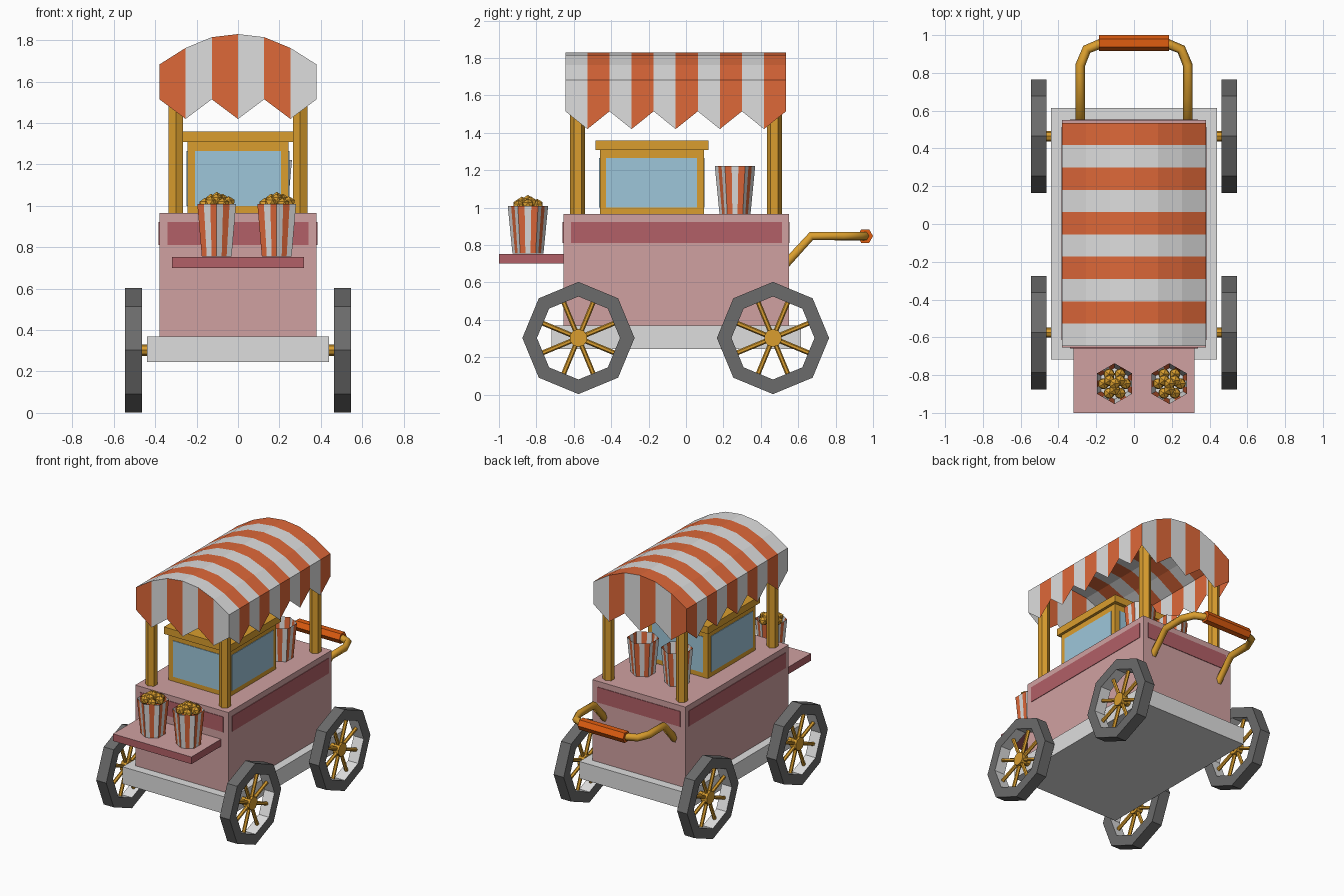
import bpy, bmesh, math
from mathutils import Vector, Matrix

if "Cube" in bpy.data.objects:
    bpy.data.objects.remove(bpy.data.objects["Cube"])


def material(name, r, g, b):
    lin = [((c / 255 + 0.055) / 1.055) ** 2.4 for c in (r, g, b)]
    m = bpy.data.materials.new(name)
    m.diffuse_color = (*lin, 1)
    m.use_nodes = True
    m.node_tree.nodes["Principled BSDF"].inputs["Base Color"].default_value = m.diffuse_color
    return m


WHITE = material("white", 222, 222, 222)
ORANGE = material("stripe orange", 222, 104, 57)
PINK = material("dusty pink", 208, 161, 161)
ROSE = material("dark rose", 178, 96, 103)
GOLD = material("gold wood", 218, 158, 46)
GLASS = material("pale blue glass", 158, 198, 218)
TYRE = material("tyre grey", 107, 107, 107)
GRIP = material("grip orange", 224, 93, 16)


def finish(name, bm, *mats):
    me = bpy.data.meshes.new(name)
    bm.to_mesh(me)
    bm.free()
    for m in mats:
        me.materials.append(m)
    ob = bpy.data.objects.new(name, me)
    bpy.context.collection.objects.link(ob)
    return ob


def box(name, lo, hi, *mats, rule=None):
    bm = bmesh.new()
    bmesh.ops.create_cube(bm, size=1)
    for v in bm.verts:
        v.co = [(a + b) / 2 + c * (b - a) for a, b, c in zip(lo, hi, v.co)]
    bm.normal_update()
    if rule:
        for f in bm.faces:
            f.material_index = rule(f)
    return finish(name, bm, *mats)


def rod(bm, a, b, r, sides, spin=0.0):
    a, b = Vector(a), Vector(b)
    d = b - a
    mat = Matrix.Translation((a + b) / 2) @ d.to_track_quat('Z', 'Y').to_matrix().to_4x4() @ Matrix.Rotation(spin, 4, 'Z')
    bmesh.ops.create_cone(bm, cap_ends=True, segments=sides, radius1=r, radius2=r, depth=d.length, matrix=mat)


def wall_plates(name, x, y0, y1, inx, iny0, iny1, z0, z1, mat):
    """Thin plates on all four upright sides of a box."""
    t = 0.004
    for s, side in ((-1, "left"), (1, "right")):
        box(f"{name}_{side}", (s * x - t, iny0, z0), (s * x + t, iny1, z1), mat)
    for y, side in ((y0, "front"), (y1, "back")):
        box(f"{name}_{side}", (-inx, y - t, z0), (inx, y + t, z1), mat)


# Chassis, body and painted body panels
box("chassis", (-.44, -.718, .245), (.44, .615, .37), WHITE)
box("body", (-.38, -.655, .37), (.38, .55, .965), PINK)
wall_plates("body_panel", .38, -.655, .55, .34, -.615, .513, .81, .923, ROSE)
box("front_shelf", (-.32, -1, .70), (.32, -.655, .753), ROSE, PINK,
    rule=lambda f: int(f.normal.z > .5))

# Glass cabinet
box("cabinet", (-.245, -.46, .965), (.245, .095, 1.31), GOLD)
box("cabinet_cap", (-.265, -.485, 1.308), (.265, .12, 1.36), GOLD)
wall_plates("cabinet_glass", .245, -.46, .095, .207, -.427, .058, 1.0, 1.265, GLASS)

# Awning posts, hexagonal with a corner facing forward
bm = bmesh.new()
for x in (-.30, .30):
    for y in (-.58, .473):
        bmesh.ops.create_cone(bm, cap_ends=True, segments=6, radius1=.04, radius2=.04, depth=.75,
                              matrix=Matrix.Translation((x, y, 1.335)))
finish("awning_posts", bm, GOLD)

# Striped awning: arched roof with scalloped valances all round
bm = bmesh.new()
HALF, Y0, Y1, NY = .38, -.645, .535, 10
arch = [(-HALF + HALF * i / 3, z) for i, z in enumerate((1.683, 1.763, 1.815, 1.83, 1.815, 1.763, 1.683))]
ys = [Y0 + (Y1 - Y0) * j / NY for j in range(NY + 1)]


def face(pts, mi):
    f = bm.faces.new([bm.verts.new(p) for p in pts])
    f.material_index = mi


def hem(i):
    return 1.42 if i % 2 else 1.515


for j in range(NY):
    a, b = ys[j], ys[j + 1]
    for (xa, za), (xb, zb) in zip(arch, arch[1:]):
        face([(xa, a, za), (xb, a, zb), (xb, b, zb), (xa, b, za)], j % 2)
    z = arch[0][1]
    for x in (-HALF, HALF):
        pts = [(x, a, z), (x, a, hem(j)), (x, b, hem(j + 1)), (x, b, z)]
        face(pts if x > 0 else pts[::-1], j % 2)
for i in range(6):
    (xa, za), (xb, zb) = arch[i], arch[i + 1]
    for y in (Y0, Y1):
        pts = [(xa, y, za), (xa, y, hem(i)), (xb, y, hem(i + 1)), (xb, y, zb)]
        face(pts if y < 0 else pts[::-1], (i + 1) % 2)
bmesh.ops.remove_doubles(bm, verts=bm.verts, dist=.0005)
finish("awning", bm, WHITE, ORANGE)


# Striped hexagonal popcorn buckets
def hex_ring(c, r, z, n):
    out = []
    for k in range(6):
        p, q = (Vector((math.sin(t), math.cos(t), 0)) * r for t in (k * math.pi / 3, (k + 1) * math.pi / 3))
        out += [Vector((c[0], c[1], z)) + p.lerp(q, i / n) for i in range(n)]
    return out


def bucket(name, x, y, z):
    bm = bmesh.new()
    lo = [bm.verts.new(p) for p in hex_ring((x, y), .083, z + .002, 3)]
    hi = [bm.verts.new(p) for p in hex_ring((x, y), .108, z + .257, 3)]
    n = len(lo)
    for i in range(n):
        k = (i + 1) % n
        bm.faces.new((lo[k], lo[i], hi[i], hi[k])).material_index = i % 2
    bm.faces.new(lo)
    finish(name, bm, WHITE, ORANGE)


def popcorn(name, x, y, z):
    bm = bmesh.new()
    spots = [(0, 0, .025)] + [(.058 * math.cos(t), .058 * math.sin(t), .004 * (-1) ** k)
                              for k, t in enumerate(i * math.pi / 3 for i in range(6))]
    spots += [(.032 * math.cos(t), .032 * math.sin(t), .016) for t in (.5, 2.6, 4.7)]
    for p in spots:
        bmesh.ops.create_icosphere(bm, subdivisions=1, radius=.033,
                                   matrix=Matrix.Translation(Vector(p) + Vector((x, y, z))))
    finish(name, bm, GOLD)


for side, x in (("left", -.103), ("right", .187)):
    bucket(f"front_bucket_{side}", x, -.845, .753)
    popcorn(f"popcorn_{side}", x, -.845, 1.01)
bucket("back_bucket_left", -.11, .262, .965)
bucket("back_bucket_right", .167, .262, .965)


# Wheels: octagonal tyre, spokes and hub
def wheel(name, side, y):
    zc, x0, x1 = .303, side * .463, side * .545
    bm = bmesh.new()
    rings = []
    for x, r in ((x0, .30), (x1, .30), (x1, .222), (x0, .222)):
        rings.append([bm.verts.new((x, y + r * math.cos(k * math.pi / 4), zc + r * math.sin(k * math.pi / 4)))
                      for k in range(8)])
    for q in range(4):
        a, b = rings[q], rings[(q + 1) % 4]
        for k in range(8):
            f = bm.faces.new((a[k], a[(k + 1) % 8], b[(k + 1) % 8], b[k]))
            f.material_index = int(q == 2)
    bmesh.ops.recalc_face_normals(bm, faces=bm.faces)
    finish(name + "_tyre", bm, TYRE, WHITE)

    bm = bmesh.new()
    xm = side * .504
    for k in range(8):
        t = (k + .5) * math.pi / 4
        rod(bm, (xm, y, zc), (xm, y + .21 * math.cos(t), zc + .21 * math.sin(t)), .013, 6)
    rod(bm, (side * .48, y, zc), (side * .528, y, zc), .048, 10)
    rod(bm, (side * .42, y, zc), (side * .50, y, zc), .027, 8)
    finish(name + "_spokes_and_hub", bm, GOLD)


for y, end in ((-.575, "front"), (.465, "back")):
    for s, side in ((-1, "left"), (1, "right")):
        wheel(f"{end}_{side}_wheel", s, y)

# Push handle: bent bars and a hexagonal grip
for s, side in ((-1, "left"), (1, "right")):
    cu = bpy.data.curves.new(f"handle_bar_{side}", 'CURVE')
    cu.dimensions = '3D'
    cu.bevel_depth = .026
    cu.bevel_resolution = 1
    cu.use_fill_caps = True
    path = [(.285, .53, .695), (.285, .67, .848), (.285, .84, .848), (.25, .925, .848), (.17, .957, .848)]
    sp = cu.splines.new('POLY')
    sp.points.add(len(path) - 1)
    for p, (x, y, z) in zip(sp.points, path):
        p.co = (s * x, y, z, 1)
    cu.materials.append(GOLD)
    bpy.context.collection.objects.link(bpy.data.objects.new(f"handle_bar_{side}", cu))
bm = bmesh.new()
bmesh.ops.create_cone(bm, cap_ends=True, segments=6, radius1=.042, radius2=.042, depth=.37,
                      matrix=Matrix.Translation((0, .958, .848)) @ Matrix.Rotation(math.pi / 2, 4, 'Y'))
finish("handle_grip", bm, GRIP)
